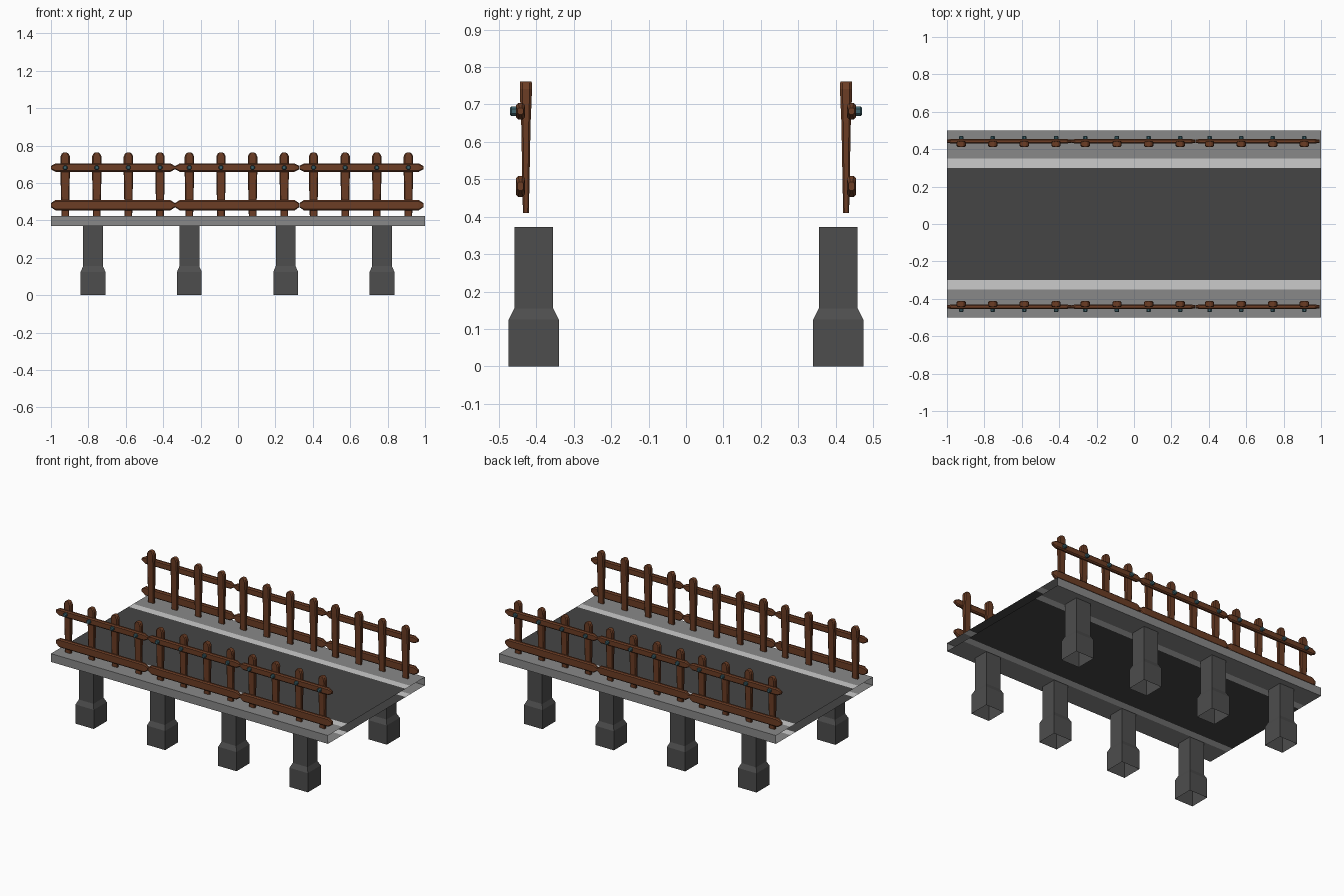
import bpy, bmesh, math
from mathutils import Vector

if "Cube" in bpy.data.objects:
    bpy.data.objects.remove(bpy.data.objects["Cube"])


def material(name, rgb):
    m = bpy.data.materials.new(name)
    m.diffuse_color = (*rgb, 1)
    m.use_nodes = True
    m.node_tree.nodes["Principled BSDF"].inputs["Base Color"].default_value = m.diffuse_color
    return m


WOOD = material("brown wood", (0.15, 0.047, 0.018))
BOLT = material("teal metal", (0.05, 0.13, 0.155))
PAVE = material("pavement grey", (0.25, 0.25, 0.25))
LINE = material("white line", (0.6, 0.6, 0.6))
ROAD = material("asphalt", (0.06, 0.06, 0.06))
PIER = material("dark concrete", (0.075, 0.075, 0.075))


def finish(name, bm, mats):
    bmesh.ops.recalc_face_normals(bm, faces=bm.faces[:])
    me = bpy.data.meshes.new(name)
    bm.to_mesh(me)
    bm.free()
    for m in mats:
        me.materials.append(m)
    ob = bpy.data.objects.new(name, me)
    bpy.context.collection.objects.link(ob)
    return ob


def section(a, b, chamfer):
    """Rectangle of half sizes a, b; chamfered to eight sides if wanted."""
    if not chamfer:
        return [(a, b), (-a, b), (-a, -b), (a, -b)]
    c = min(a, b) * chamfer
    return [(a, b - c), (a - c, b), (c - a, b), (-a, b - c),
            (-a, c - b), (c - a, -b), (a - c, -b), (a, c - b)]


def loft(name, axis, origin, levels, mat, chamfer=0.0, caps=True):
    """Join cross-sections (position, half a, half b) along an axis."""
    bm = bmesh.new()
    rings = []
    for t, a, b in levels:
        ring = []
        for u, v in section(a, b, chamfer):
            p = {"x": (t, u, v), "y": (u, t, v), "z": (u, v, t)}[axis]
            ring.append(bm.verts.new(Vector(origin) + Vector(p)))
        rings.append(ring)
    n = len(rings[0])
    for r, q in zip(rings, rings[1:]):
        for i in range(n):
            bm.faces.new((r[i], r[(i + 1) % n], q[(i + 1) % n], q[i]))
    if caps:
        bm.faces.new(rings[0])
        bm.faces.new(rings[-1])
    return finish(name, bm, [mat])


# deck: open-ended tube, striped across its width
def deck():
    ys = [-0.5, -0.35, -0.3, 0.3, 0.35, 0.5]
    loop = [(y, 0.424) for y in ys] + [(y, 0.37) for y in reversed(ys)]
    bm = bmesh.new()
    cols = [[bm.verts.new((x, y, z)) for x in (-1, 1)] for y, z in loop]
    for i, c in enumerate(cols):
        d = cols[(i + 1) % len(cols)]
        f = bm.faces.new((c[0], c[1], d[1], d[0]))
        mid = abs(f.calc_center_median().y)
        f.material_index = 0 if mid > 0.35 else (1 if mid > 0.3 else 2)
        if abs(c[0].co.y - d[0].co.y) < 1e-5:
            f.material_index = 0
    finish("deck", bm, [PAVE, LINE, ROAD])


deck()

for s, side in ((-1, "front"), (1, "back")):
    # piers with wider feet, hollow
    for i in range(4):
        loft(f"{side}_pier_{i + 1}", "z", (-0.775 + 0.515 * i, s * 0.407, 0),
             [(0, 0.066, 0.067), (0.125, 0.066, 0.067),
              (0.155, 0.053, 0.052), (0.373, 0.053, 0.052)], PIER, caps=False)
    # three fence panels
    for k in range(3):
        x0 = -1 + 0.664 * k
        # rails with pointed ends
        for rail, z, h in (("upper", 0.682, 0.0225), ("lower", 0.481, 0.028)):
            loft(f"{side}_{rail}_rail_{k + 1}", "x", (x0, s * 0.4425, z),
                 [(0, 0.008, h * 0.4), (0.025, 0.0125, h),
                  (0.638, 0.0125, h), (0.663, 0.008, h * 0.4)], WOOD, 0.55)
        # posts and bolts
        for j in range(4):
            x = x0 + 0.076 + 0.169 * j
            loft(f"{side}_post_{k + 1}_{j + 1}", "z", (x, s * 0.428, 0),
                 [(0.41, 0.02, 0.008), (0.65, 0.025, 0.0125),
                  (0.715, 0.025, 0.0155), (0.742, 0.025, 0.016),
                  (0.757, 0.018, 0.016), (0.762, 0.01, 0.015)], WOOD, 0.4)
            loft(f"{side}_bolt_{k + 1}_{j + 1}", "y", (x, 0, 0.682),
                 [(s * 0.44, 0.012, 0.0125), (s * 0.467, 0.012, 0.0125),
                  (s * 0.471, 0.008, 0.0085)], BOLT, 0.58)
